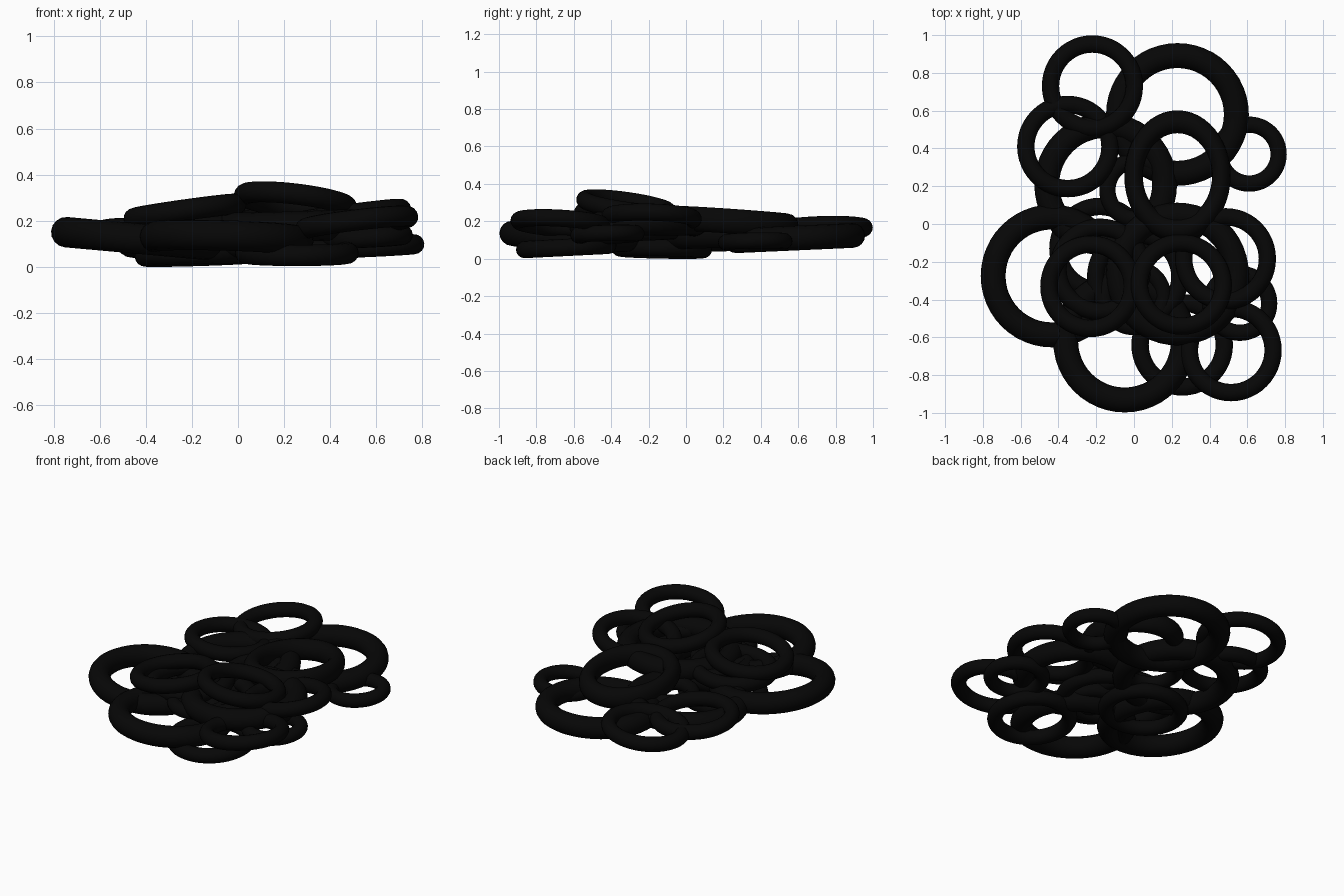
import bpy
from mathutils import Vector

# One flat near-black rubber colour
black = bpy.data.materials.new("black rubber")
black.diffuse_color = (0.002, 0.002, 0.002, 1)

# Ring sizes: (major radius, tube radius)
SIZES = {"large": (0.312, 0.066), "medium": (0.223, 0.046), "small": (0.156, 0.043)}


def ring(size, x, y, z, sx=0.0, sy=0.0, stretch=(1, 1)):
    """Lay one ring on the pile; sx and sy are the slopes of its plane."""
    major, minor = SIZES[size]
    bpy.ops.mesh.primitive_torus_add(major_radius=major, minor_radius=minor,
                                     major_segments=48, minor_segments=16)
    ob = bpy.context.object
    ob.name = size + "_ring"
    ob.scale = (stretch[0], stretch[1], 1)
    ob.location = (x, y, z)
    ob.rotation_mode = 'QUATERNION'
    ob.rotation_quaternion = Vector((0, 0, 1)).rotation_difference(Vector((-sx, -sy, 1)))
    ob.data.materials.append(black)
    bpy.ops.object.shade_smooth()


# Rear group
ring("medium", -0.22, 0.73, 0.16, 0.10, 0.03)
ring("large", 0.23, 0.58, 0.11, 0.0, 0.045)
ring("medium", -0.35, 0.41, 0.15, -0.04, -0.06)
ring("small", 0.61, 0.37, 0.09, 0.05, 0.02)
ring("large", 0.23, 0.255, 0.195, 0.02, -0.07, (0.745, 0.92))
ring("large", -0.15, 0.21, 0.115, 0.03, 0.02)
ring("small", 0.015, 0.18, 0.12, 0.0, 0.05)

# Left and front groups
ring("large", -0.435, -0.275, 0.122, -0.09, 0.0)
ring("large", -0.05, -0.62, 0.12, -0.03, -0.05)
ring("medium", 0.255, -0.64, 0.06, 0.0, 0.05)
ring("medium", 0.515, -0.67, 0.19, 0.12, -0.06)

# Right group
ring("medium", 0.485, -0.185, 0.22, 0.13, -0.03)
ring("small", 0.56, -0.42, 0.13, 0.05, 0.03)

# Central stack
ring("large", 0.23, -0.265, 0.18, 0.03, 0.02)
ring("medium", -0.18, -0.13, 0.053, 0.03, -0.02)
ring("medium", -0.18, -0.24, 0.17, 0.06, 0.0)
ring("medium", -0.23, -0.33, 0.24, 0.14, -0.03)
ring("small", 0.0, -0.39, 0.14, 0.0, 0.03)
ring("medium", 0.02, -0.28, 0.14, 0.0, 0.04)
ring("medium", 0.25, -0.32, 0.285, -0.12, -0.14)
